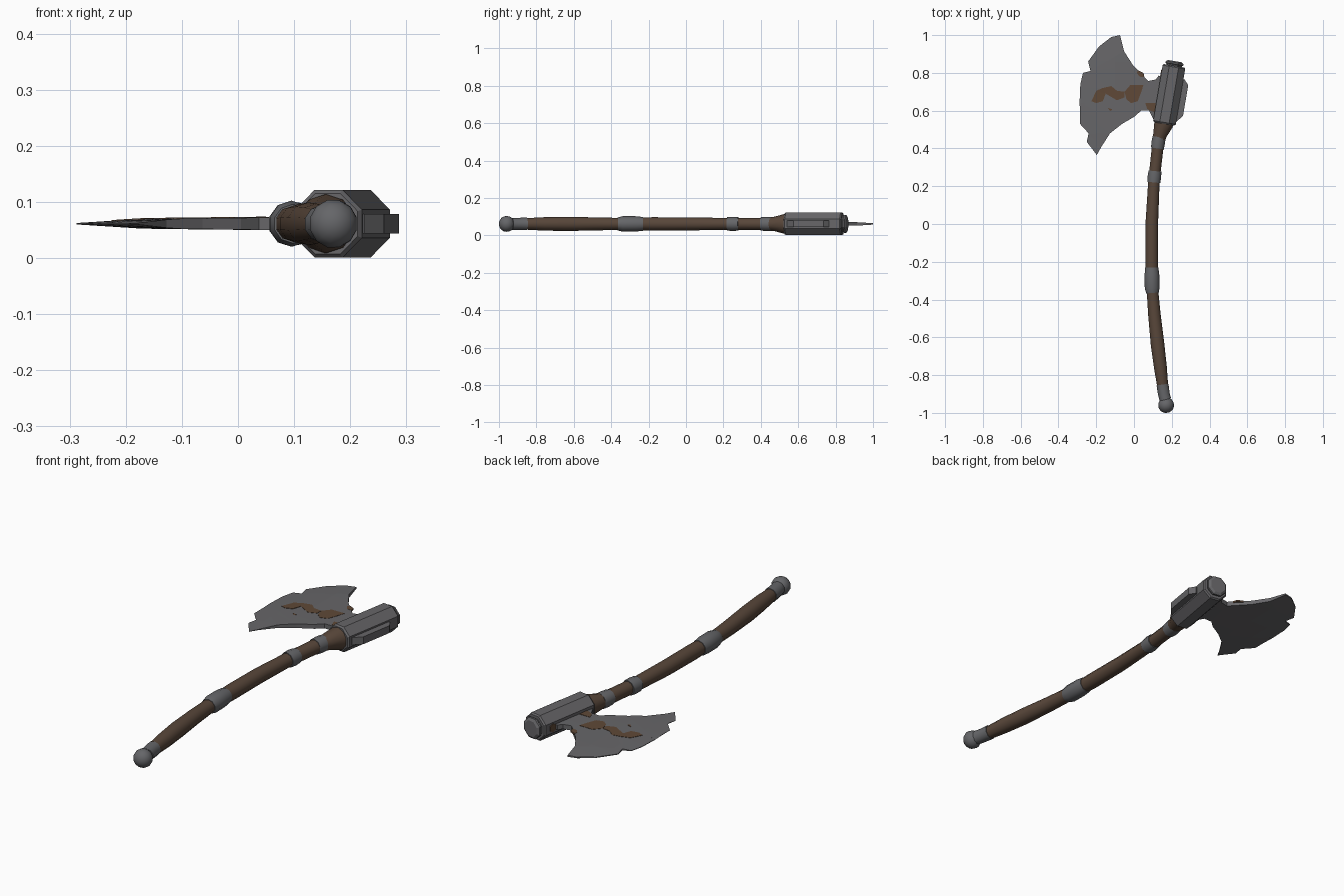
import bpy, bmesh, math
from mathutils import Vector

cube = bpy.data.objects.get("Cube")
if cube:
    bpy.data.objects.remove(cube)

ZC = 0.061  # height of the weapon's mid plane


def material(name, rgb):
    m = bpy.data.materials.new(name)
    m.use_nodes = True
    m.diffuse_color = (*rgb, 1)
    bsdf = m.node_tree.nodes["Principled BSDF"]
    bsdf.inputs["Base Color"].default_value = (*rgb, 1)
    bsdf.inputs["Roughness"].default_value = 0.7
    return m


steel = material("dull steel", (0.135, 0.133, 0.14))
band_steel = material("band steel", (0.13, 0.132, 0.14))
wood = material("dark wood", (0.098, 0.062, 0.042))
rust = material("rust", (0.115, 0.066, 0.038))


def finish(name, bm, mat, smooth=None):
    bmesh.ops.recalc_face_normals(bm, faces=bm.faces)
    me = bpy.data.meshes.new(name)
    bm.to_mesh(me)
    bm.free()
    me.materials.append(mat)
    ob = bpy.data.objects.new(name, me)
    bpy.context.scene.collection.objects.link(ob)
    if smooth:
        me.shade_smooth()
        me.set_sharp_from_angle(angle=math.radians(smooth))
    return ob


def tube(name, stations, sides, mat, smooth=None):
    """Closed tube through (x, y, radius) stations lying in the mid plane."""
    bm = bmesh.new()
    pts = [Vector((x, y, ZC)) for x, y, r in stations]
    rings = []
    for i, p in enumerate(pts):
        t = (pts[min(i + 1, len(pts) - 1)] - pts[max(i - 1, 0)]).normalized()
        side = Vector((t.y, -t.x, 0))
        r = stations[i][2] / math.cos(math.pi / sides)
        ring = []
        for k in range(sides):
            a = (k + 0.5) * math.tau / sides
            ring.append(bm.verts.new(p + side * r * math.cos(a) + Vector((0, 0, r * math.sin(a)))))
        rings.append(ring)
    for a, b in zip(rings, rings[1:]):
        for k in range(sides):
            j = (k + 1) % sides
            bm.faces.new((a[k], a[j], b[j], b[k]))
    bm.faces.new(rings[0])
    bm.faces.new(rings[-1])
    return finish(name, bm, mat, smooth)


def slab(outline, half):
    """Prism around the mid plane with half thickness from half(x, y)."""
    bm = bmesh.new()
    lo, hi = [[bm.verts.new((x, y, ZC + s * half(x, y))) for x, y in outline] for s in (-1, 1)]
    n = len(outline)
    bm.faces.new(lo)
    bm.faces.new(hi)
    for i in range(n):
        j = (i + 1) % n
        bm.faces.new((lo[i], lo[j], hi[j], hi[i]))
    return bm


# Curved wooden handle, flaring into the head socket
tube("handle", [(0.158, -0.90, 0.026), (0.152, -0.86, 0.029), (0.14, -0.76, 0.034),
                (0.125, -0.64, 0.036), (0.108, -0.48, 0.033), (0.096, -0.33, 0.030),
                (0.094, -0.18, 0.034), (0.095, 0.02, 0.033), (0.106, 0.235, 0.030),
                (0.127, 0.42, 0.031), (0.137, 0.47, 0.036), (0.156, 0.525, 0.050),
                (0.162, 0.56, 0.050)], 10, wood, 40)

# Metal bands and the butt ferrule
for name, stations in {
    "grip_band": [(0.098, -0.365, 0.033), (0.096, -0.34, 0.039), (0.095, -0.27, 0.039), (0.094, -0.23, 0.035)],
    "middle_band": [(0.105, 0.22, 0.034), (0.108, 0.25, 0.036), (0.111, 0.28, 0.034)],
    "upper_band": [(0.124, 0.40, 0.034), (0.128, 0.43, 0.036), (0.133, 0.46, 0.035)],
    "butt_ferrule": [(0.166, -0.93, 0.031), (0.158, -0.90, 0.031), (0.151, -0.85, 0.032)],
}.items():
    tube(name, stations, 10, band_steel, 40)

# Rounded pommel
knob = []
for i in range(9):
    a = math.radians(12 + i * 156 / 8)
    s = -math.cos(a) * 0.041
    knob.append((0.17 - 0.15 * s, -0.959 + s, 0.042 * math.sin(a)))
tube("pommel", knob, 12, band_steel, 40)

# Octagonal head socket with its stepped end cap
BASE, AXIS = Vector((0.16, 0.53)), Vector((0.052, 0.305)).normalized()


def along(d, r):
    p = BASE + AXIS * d
    return (p.x, p.y, r)


tube("head_socket", [along(0, 0.054), along(0.008, 0.0605), along(0.305, 0.0605), along(0.312, 0.055)], 8, steel)
tube("cap_neck", [along(0.30, 0.042), along(0.325, 0.042)], 8, steel)
tube("end_cap", [along(0.318, 0.044), along(0.322, 0.048), along(0.330, 0.047), along(0.337, 0.036)], 8, steel)

# Tapered rear plate
finish("rear_plate", slab([(0.19, 0.535), (0.225, 0.54), (0.26, 0.575), (0.287, 0.735), (0.268, 0.765),
                           (0.22, 0.76)], lambda x, y: 0.0175), steel)


# Jagged blade, thinning toward the cutting edge
def blade_half(x, y):
    d = math.hypot(x - 0.13, y - 0.68)
    if d < 0.3:
        return 0.0123 - 0.011 * d
    return max(0.0006, 0.009 - 0.065 * (d - 0.3))


blade = slab([(-0.074, 1.0), (-0.12, 0.99), (-0.135, 0.907), (-0.185, 0.94), (-0.243, 0.86),
              (-0.23, 0.81), (-0.27, 0.80), (-0.284, 0.74), (-0.288, 0.645), (-0.255, 0.64),
              (-0.286, 0.595), (-0.286, 0.53), (-0.24, 0.48), (-0.25, 0.435), (-0.197, 0.365),
              (-0.175, 0.405), (-0.127, 0.48), (-0.063, 0.53), (0.005, 0.57), (0.037, 0.60),
              (0.08, 0.60), (0.11, 0.54), (0.16, 0.54), (0.19, 0.78), (0.13, 0.785),
              (0.115, 0.765), (0.075, 0.757), (0.053, 0.78), (-0.005, 0.84), (-0.053, 0.915)], blade_half)
bmesh.ops.triangulate(blade, faces=blade.faces[:])
for axis, cuts in ((0, (-0.2, -0.1, 0.0)), (1, (0.48, 0.6, 0.72, 0.86))):
    for c in cuts:
        no = Vector((0, 0, 0))
        no[axis] = 1
        bmesh.ops.bisect_plane(blade, geom=blade.verts[:] + blade.edges[:] + blade.faces[:],
                               plane_co=no * c, plane_no=no)
for v in blade.verts:
    if abs(v.co.z - ZC) > 1e-5:
        v.co.z = ZC + math.copysign(blade_half(v.co.x, v.co.y), v.co.z - ZC)
finish("blade", blade, steel)

# Rust patches on the upper blade face
patches = [
    [(-0.225, 0.65), (-0.20, 0.705), (-0.165, 0.72), (-0.15, 0.69), (-0.165, 0.65), (-0.20, 0.64)],
    [(-0.165, 0.72), (-0.12, 0.73), (-0.09, 0.705), (-0.05, 0.70), (-0.05, 0.67), (-0.09, 0.655), (-0.15, 0.69)],
    [(-0.05, 0.70), (-0.02, 0.735), (0.05, 0.735), (0.035, 0.69), (0.02, 0.65), (-0.015, 0.64), (-0.04, 0.66)],
    [(0.022, 0.814), (0.05, 0.80), (0.055, 0.778), (0.03, 0.78), (0.015, 0.80)],
    [(0.06, 0.64), (0.115, 0.64), (0.11, 0.59), (0.085, 0.60), (0.07, 0.61)],
    [(-0.14, 0.615), (-0.115, 0.607), (-0.125, 0.598)],
]
for i, outline in enumerate(patches):
    bm = slab(outline, lambda x, y: blade_half(x, y) + 0.0012)
    for v in bm.verts:
        if v.co.z < ZC:
            v.co.z = ZC + 0.004
    bmesh.ops.triangulate(bm, faces=[f for f in bm.faces if len(f.verts) > 4])
    finish(f"rust_patch_{i + 1}", bm, rust)

# Rust spot on the blade side of the socket
tube("socket_rust_spot", [(0.150, 0.799, 0.018), (0.1415, 0.8005, 0.018)], 6, rust)
